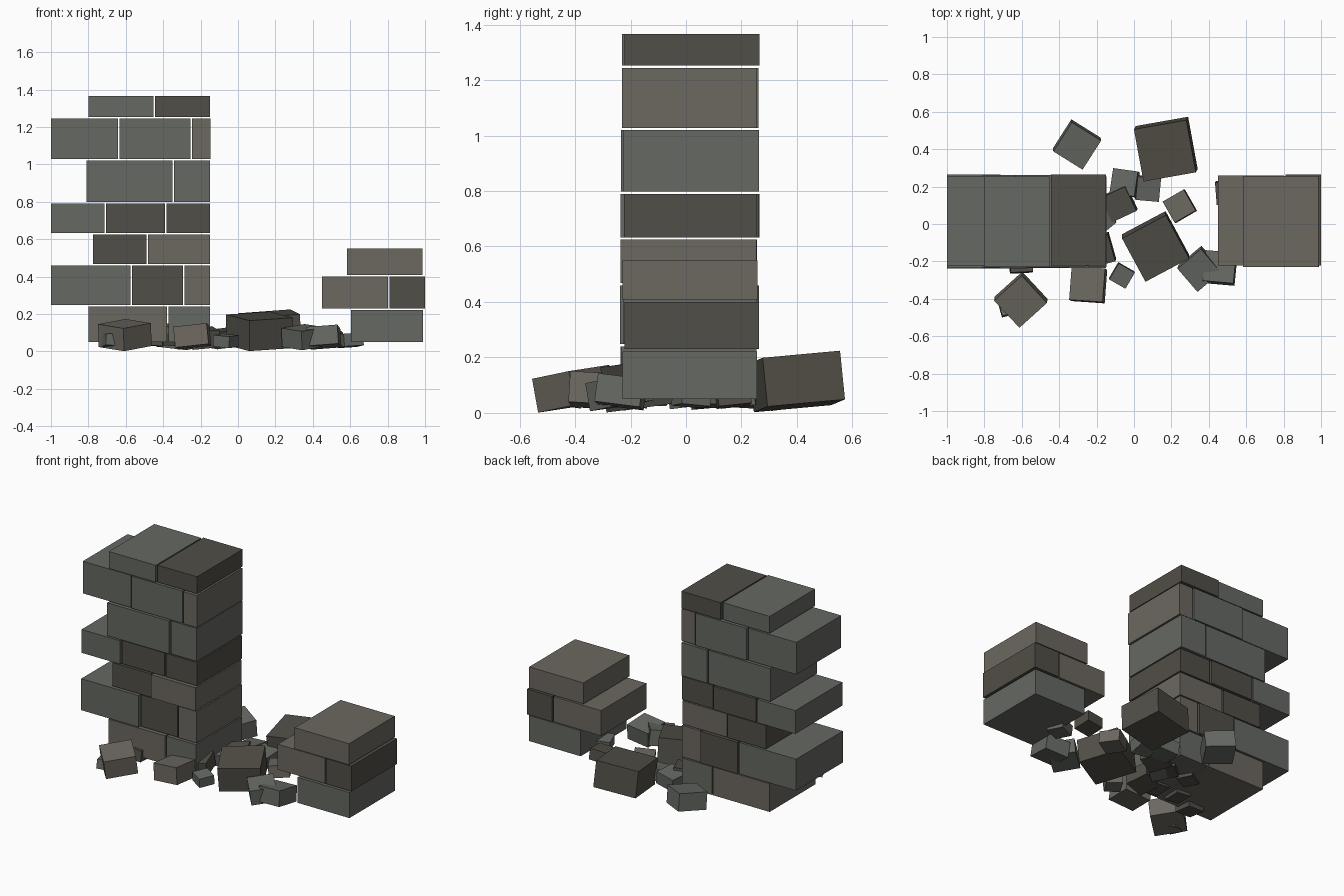
import bpy
import random
from math import radians
from mathutils import Euler, Matrix

if "Cube" in bpy.data.objects:
    bpy.data.objects.remove(bpy.data.objects["Cube"])

random.seed(4)


def material(name, rgb):
    m = bpy.data.materials.new(name)
    m.diffuse_color = (*rgb, 1)
    m.use_nodes = True
    m.node_tree.nodes["Principled BSDF"].inputs["Base Color"].default_value = m.diffuse_color
    return m


MATS = {
    "w": material("warm_stone", (0.150, 0.136, 0.116)),
    "g": material("green_stone", (0.128, 0.138, 0.122)),
    "d": material("dark_stone", (0.083, 0.077, 0.063)),
}


def block(name, center, size, color, rot=(0, 0, 0)):
    bpy.ops.mesh.primitive_cube_add(size=1)
    ob = bpy.context.object
    ob.name = name
    ob.matrix_world = (Matrix.Translation(center)
                       @ Euler([radians(a) for a in rot]).to_matrix().to_4x4()
                       @ Matrix.Diagonal((*size, 1)))
    ob.data.materials.append(MATS[color])


def stack(prefix, courses, gap=0.008):
    # each course: top height, x joints between stones, stone colours
    z = 0.05
    for i, (top, joints, colors) in enumerate(courses, 1):
        for j, c in enumerate(colors):
            a = joints[j] + (gap / 2 if j else 0)
            b = joints[j + 1] - (gap / 2 if j < len(colors) - 1 else 0)
            front = random.uniform(-0.24, -0.22)
            back = random.uniform(0.252, 0.266)
            block(f"{prefix}_course_{i}_stone_{j + 1}",
                  ((a + b) / 2, (front + back) / 2, (z + top) / 2),
                  (b - a, back - front, top - z), c)
        z = top + gap


# Tall standing pier
stack("tall_wall", [
    (0.24, (-0.80, -0.375, -0.15), "wg"),
    (0.46, (-1.0, -0.57, -0.29, -0.15), "gdw"),
    (0.625, (-0.775, -0.485, -0.15), "dw"),
    (0.79, (-1.0, -0.71, -0.385, -0.15), "gdd"),
    (1.02, (-0.81, -0.345, -0.15), "gg"),
    (1.244, (-1.0, -0.637, -0.25, -0.146), "ggw"),
    (1.366, (-0.80, -0.447, -0.15), "gd"),
])

# Low broken pier
stack("low_wall", [
    (0.222, (0.605, 0.99), "g"),
    (0.40, (0.45, 0.807, 1.0), "wd"),
    (0.55, (0.583, 0.987), "w"),
])

# Fallen rubble: x, y, width, yaw, colour; height follows width, tilt is random
RUBBLE = [
    (0.17, 0.40, 0.285, 10, "d"),
    (0.115, -0.12, 0.265, 28, "d"),
    (-0.305, 0.425, 0.185, -32, "g"),
    (-0.605, -0.405, 0.20, 42, "w"),
    (-0.245, -0.325, 0.18, -4, "w"),
    (-0.065, -0.275, 0.10, -30, "g"),
    (0.35, -0.24, 0.165, 40, "g"),
    (0.46, -0.235, 0.165, -5, "g"),
    (0.245, 0.095, 0.13, 30, "w"),
    (-0.05, 0.22, 0.135, -8, "g"),
    (0.075, 0.19, 0.125, -5, "g"),
    (-0.08, 0.11, 0.145, 25, "d"),
    (-0.18, 0.02, 0.12, 40, "g"),
    (-0.67, -0.435, 0.10, 15, "g"),
    (0.50, 0.17, 0.12, 4, "d"),
    (-0.605, -0.20, 0.12, 3, "d"),
    (-0.19, -0.14, 0.15, 15, "d"),
    (0.60, 0.02, 0.11, 20, "g"),
]
for n, (x, y, w, yaw, color) in enumerate(RUBBLE, 1):
    h = 0.62 * w
    tilt = [random.choice((-1, 1)) * random.uniform(3, 8) for _ in range(2)]
    block(f"rubble_{n:02d}", (x, y, 0.025 + h / 2), (w, w, h), color, (*tilt, yaw))

# Small chips wedged under the tall pier
for n in range(4):
    block(f"chip_{n + 1}",
          (-0.45 + 0.08 * n, random.uniform(-0.15, 0.2), 0.06), (0.12, 0.1, 0.06), "d",
          (random.uniform(-9, 9), random.uniform(-9, 9), random.uniform(0, 90)))
